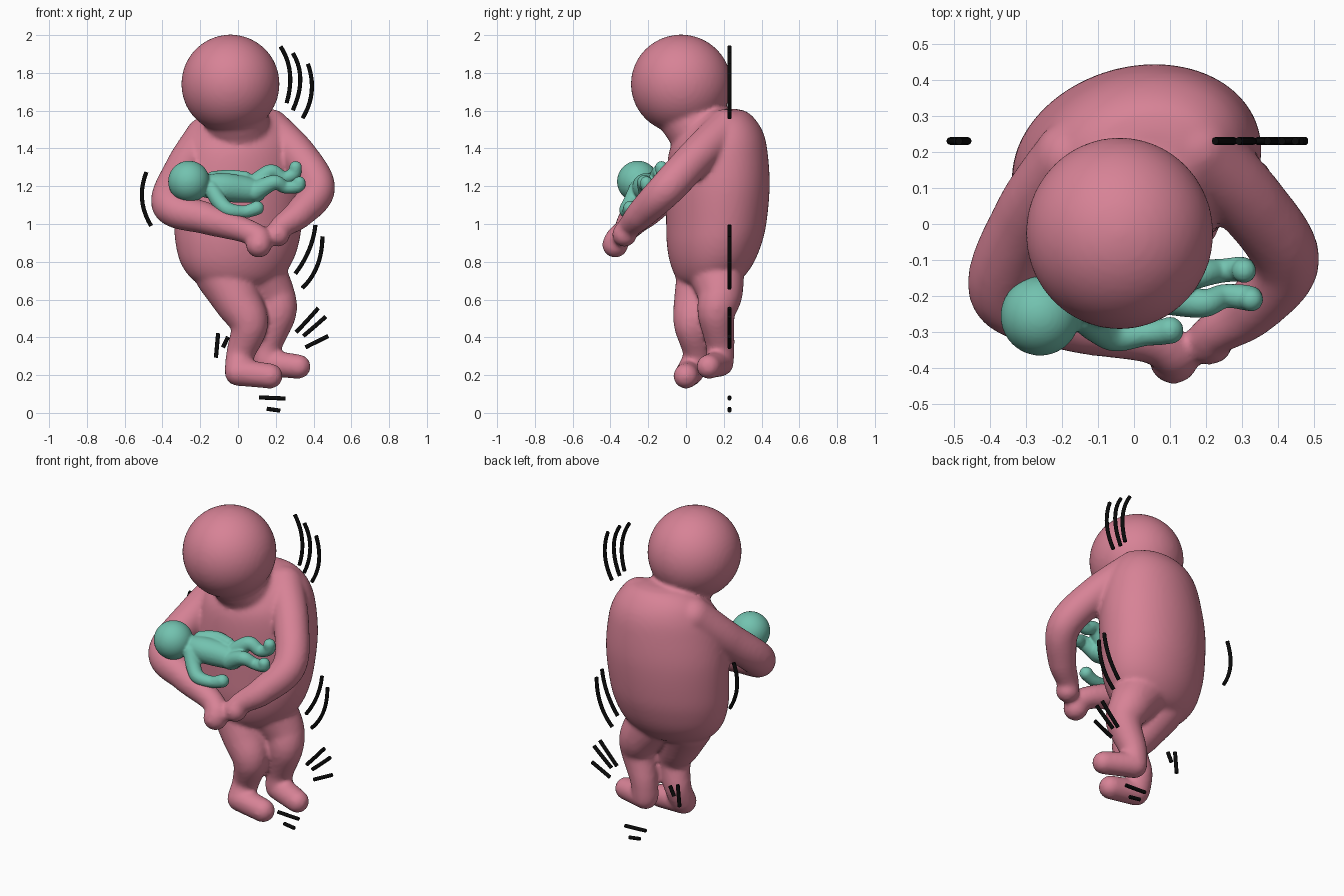
import bpy
import bmesh
from math import cos, sin, tau
from mathutils import Vector, Matrix

cube = bpy.data.objects.get("Cube")
if cube:
    bpy.data.objects.remove(cube)


def make_material(name, colour):
    material = bpy.data.materials.new(name)
    material.use_nodes = True
    material.diffuse_color = (*colour, 1)
    shader = material.node_tree.nodes["Principled BSDF"]
    shader.inputs["Base Color"].default_value = (*colour, 1)
    shader.inputs["Roughness"].default_value = 0.7
    return material


pink = make_material("rose pink", (0.68, 0.225, 0.305))
teal = make_material("teal green", (0.17, 0.54, 0.43))
black = make_material("ink black", (0.003, 0.003, 0.003))


def ball(bm, centre, radii):
    matrix = Matrix.Translation(centre) @ Matrix.Diagonal((*radii, 1))
    bmesh.ops.create_icosphere(bm, subdivisions=4, radius=1, matrix=matrix)


def spans(points):
    """Neighbouring groups of four points, for smooth interpolation."""
    path = [Vector(p) for p in points]
    path = [path[0]] + path + [path[-1]]
    return zip(path, path[1:], path[2:], path[3:])


def blend(a, b, c, d, t):
    return 0.5 * (2 * b + (c - a) * t + (2 * a - 5 * b + 4 * c - d) * t ** 2
                  + (3 * b - a - 3 * c + d) * t ** 3)


def limb(bm, points):
    """Rounded, tapering limb along a smooth path of (x, y, z, radius)."""
    for a, b, c, d in spans(points):
        steps = max(2, int((c - b).length / (0.2 * min(b.w, c.w))))
        for i in range(steps + 1):
            p = blend(a, b, c, d, i / steps)
            bmesh.ops.create_icosphere(bm, subdivisions=3, radius=p.w,
                                       matrix=Matrix.Translation(p.xyz))


def loft(bm, sections, twist, sides=64, steps=6):
    """Closed body from oval sections (z, x, front y, back y, half width)."""
    rows = [blend(*span, i / steps) for span in spans(sections) for i in range(steps)]
    rows.append(Vector(sections[-1]))
    rings = []
    for z, x, front, back, width in rows:
        depth = (back - front) / 2
        ring = []
        for i in range(sides):
            angle = tau * i / sides
            y = depth * sin(angle)
            ring.append(bm.verts.new((x + width * cos(angle) + twist * y,
                                      front + depth + y, z)))
        rings.append(ring)
    for low, high in zip(rings, rings[1:]):
        for i in range(sides):
            j = (i + 1) % sides
            bm.faces.new((low[i], low[j], high[j], high[i]))
    bm.faces.new(rings[0][::-1])
    bm.faces.new(rings[-1])


def fuse(name, bm, material, voxel, smoothing):
    """Blend all overlapping pieces into one soft skin."""
    mesh = bpy.data.meshes.new(name)
    bm.to_mesh(mesh)
    bm.free()
    obj = bpy.data.objects.new(name, mesh)
    bpy.context.collection.objects.link(obj)
    bpy.ops.object.select_all(action="DESELECT")
    obj.select_set(True)
    bpy.context.view_layer.objects.active = obj
    remesh = obj.modifiers.new("skin", "REMESH")
    remesh.mode = "VOXEL"
    remesh.voxel_size = voxel
    smooth = obj.modifiers.new("soften", "SMOOTH")
    smooth.factor = 0.5
    smooth.iterations = smoothing
    for modifier in ("skin", "soften"):
        bpy.ops.object.modifier_apply(modifier=modifier)
    obj.data.materials.clear()
    obj.data.materials.append(material)
    bpy.ops.object.shade_smooth()


# Adult: torso, neck and head
bm = bmesh.new()
loft(bm, [
    (0.655, 0, 0.03, 0.2, 0.12),
    (0.7, -0.01, -0.04, 0.285, 0.22),
    (0.78, -0.01, -0.08, 0.35, 0.285),
    (0.88, -0.005, -0.1, 0.395, 0.32),
    (1.0, 0, -0.105, 0.425, 0.335),
    (1.2, 0.01, -0.105, 0.443, 0.34),
    (1.38, 0.02, -0.09, 0.432, 0.315),
    (1.48, 0.025, -0.04, 0.41, 0.28),
    (1.55, 0.03, 0.03, 0.37, 0.23),
    (1.595, 0.04, 0.1, 0.32, 0.16),
    (1.61, 0.05, 0.17, 0.26, 0.07),
], twist=0.17)
limb(bm, [(-0.02, 0, 1.6, 0.165), (0.02, 0.14, 1.42, 0.18)])
ball(bm, (-0.04, -0.026, 1.741), (0.26, 0.266, 0.262))

# Adult: arms folded into a cradle, ending in round hands
limb(bm, [(0.17, 0.21, 1.5, 0.11), (0.32, 0.06, 1.36, 0.1),
          (0.42, -0.1, 1.19, 0.095), (0.33, -0.23, 1.06, 0.08),
          (0.23, -0.3, 0.985, 0.062), (0.21, -0.325, 0.945, 0.066)])
limb(bm, [(-0.17, 0.18, 1.46, 0.11), (-0.29, 0.02, 1.29, 0.1),
          (-0.36, -0.19, 1.1, 0.097), (-0.17, -0.27, 1.03, 0.085),
          (0.04, -0.32, 0.965, 0.066), (0.11, -0.36, 0.925, 0.066),
          (0.11, -0.375, 0.89, 0.069)])

# Adult: bent legs and sideways feet
limb(bm, [(-0.08, 0.1, 0.74, 0.15), (0, 0.06, 0.59, 0.125),
          (0.06, 0.035, 0.47, 0.1), (0.015, 0.06, 0.32, 0.077),
          (0.002, 0.03, 0.23, 0.074)])
limb(bm, [(0.002, 0.02, 0.215, 0.073), (0.17, 0, 0.195, 0.067)])
limb(bm, [(0.1, 0.16, 0.75, 0.15), (0.18, 0.18, 0.63, 0.12),
          (0.21, 0.16, 0.53, 0.1), (0.16, 0.18, 0.37, 0.078),
          (0.15, 0.18, 0.28, 0.075)])
limb(bm, [(0.15, 0.18, 0.265, 0.073), (0.32, 0.12, 0.245, 0.065)])
fuse("adult_figure", bm, pink, 0.013, 6)

# Baby lying across the arms
bm = bmesh.new()
ball(bm, (-0.26, -0.255, 1.225), (0.11, 0.11, 0.11))
limb(bm, [(-0.17, -0.22, 1.2, 0.06), (-0.08, -0.21, 1.195, 0.075),
          (0.01, -0.19, 1.185, 0.073), (0.09, -0.18, 1.175, 0.062)])
limb(bm, [(-0.14, -0.26, 1.19, 0.042), (-0.1, -0.29, 1.12, 0.042),
          (-0.05, -0.315, 1.075, 0.039), (0.03, -0.305, 1.065, 0.034),
          (0.075, -0.3, 1.075, 0.036), (0.1, -0.295, 1.085, 0.038)])
limb(bm, [(-0.13, -0.17, 1.24, 0.04), (-0.05, -0.14, 1.25, 0.038),
          (0.04, -0.15, 1.245, 0.034)])
limb(bm, [(0.07, -0.16, 1.19, 0.055), (0.17, -0.14, 1.275, 0.041),
          (0.24, -0.13, 1.245, 0.034), (0.295, -0.125, 1.265, 0.035),
          (0.305, -0.13, 1.3, 0.034)])
limb(bm, [(0.09, -0.2, 1.17, 0.052), (0.19, -0.22, 1.22, 0.04),
          (0.25, -0.2, 1.195, 0.034), (0.315, -0.205, 1.2, 0.036),
          (0.325, -0.21, 1.22, 0.033)])
fuse("baby_figure", bm, teal, 0.007, 4)


# Ink strokes of movement: start, middle and end, all in one upright plane
def stroke(name, start, middle, end):
    curve = bpy.data.curves.new(name, "CURVE")
    curve.dimensions = "3D"
    curve.bevel_depth = 0.011
    curve.bevel_resolution = 2
    curve.use_fill_caps = True
    spline = curve.splines.new("POLY")
    a, b, c = Vector(start), Vector(middle), Vector(end)
    control = 2 * b - (a + c) / 2
    spline.points.add(10)
    for i, point in enumerate(spline.points):
        t = i / 10
        p = a * (1 - t) ** 2 + control * 2 * t * (1 - t) + c * t ** 2
        point.co = (p.x, 0.23, p.y, 1)
    curve.materials.append(black)
    bpy.context.collection.objects.link(bpy.data.objects.new(name, curve))


arcs = {
    "head_stroke_inner": ((0.225, 1.94), (0.275, 1.8), (0.257, 1.64)),
    "head_stroke_middle": ((0.29, 1.905), (0.33, 1.765), (0.29, 1.602)),
    "head_stroke_outer": ((0.37, 1.848), (0.39, 1.7), (0.342, 1.56)),
    "elbow_stroke": ((-0.485, 1.275), (-0.508, 1.13), (-0.46, 0.99)),
    "hip_stroke_inner": ((0.41, 0.995), (0.375, 0.86), (0.303, 0.737)),
    "hip_stroke_outer": ((0.447, 0.935), (0.42, 0.78), (0.34, 0.66)),
    "knee_stroke_upper": ((0.425, 0.555), (0.367, 0.49), (0.308, 0.427)),
    "knee_stroke_middle": ((0.465, 0.51), (0.406, 0.458), (0.346, 0.407)),
    "knee_stroke_lower": ((0.478, 0.407), (0.417, 0.377), (0.357, 0.347)),
    "shin_stroke_long": ((-0.105, 0.422), (-0.111, 0.358), (-0.117, 0.292)),
    "shin_stroke_short": ((-0.053, 0.403), (-0.066, 0.375), (-0.08, 0.347)),
    "floor_stroke_long": ((0.112, 0.082), (0.18, 0.079), (0.252, 0.076)),
    "floor_stroke_short": ((0.152, 0.022), (0.187, 0.017), (0.224, 0.012)),
}
for name, points in arcs.items():
    stroke(name, *points)
